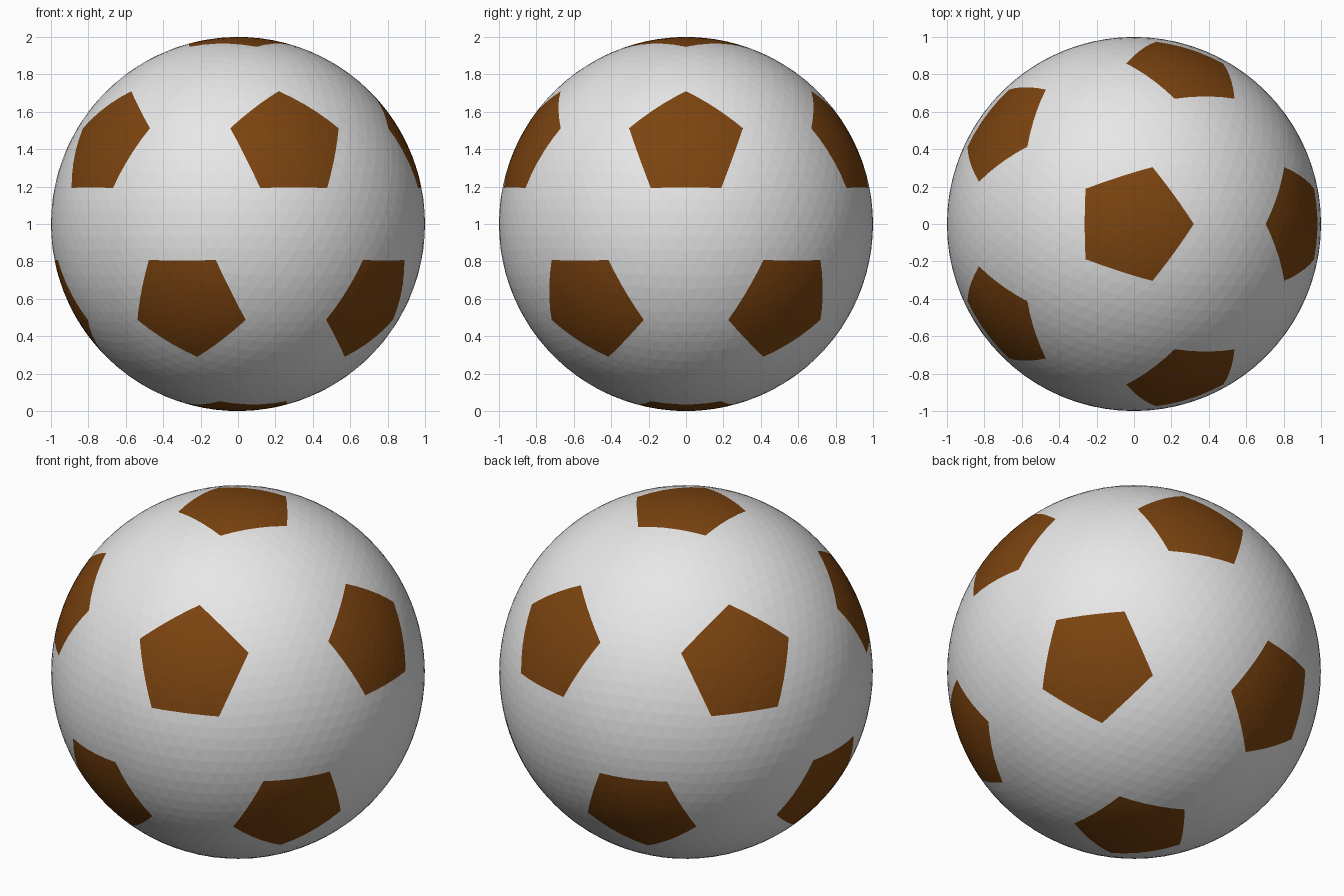
import bpy, bmesh, math
from mathutils import Vector

if "Cube" in bpy.data.objects:
    bpy.data.objects.remove(bpy.data.objects["Cube"])

LAT = math.atan(0.5)                       # latitude of the icosahedron rings
EDGE = math.atan(math.tan(math.asin(0.321)) * math.cos(math.radians(36)))


def direction(lat, azimuth):
    a = math.radians(azimuth)
    return Vector((math.cos(lat) * math.cos(a), math.cos(lat) * math.sin(a), math.sin(lat)))


def material(name, rgb):
    m = bpy.data.materials.new(name)
    m.diffuse_color = (*rgb, 1)
    m.use_nodes = True
    m.node_tree.nodes["Principled BSDF"].inputs["Base Color"].default_value = m.diffuse_color
    return m


# Patch centres: two poles and two staggered rings of five
centres = [Vector((0, 0, 1)), Vector((0, 0, -1))]
for i in range(5):
    centres += [direction(LAT, 72 * i), direction(-LAT, 72 * i + 36)]


def edge_planes(c):
    """Normals of the five planes through the ball centre that bound one patch."""
    planes = []
    for n in centres:
        if 0.3 < c.dot(n) < 0.6:
            away = -(n - c * c.dot(n)).normalized()
            planes.append(away * math.cos(EDGE) - c * math.sin(EDGE))
    return planes


# Ball
bm = bmesh.new()
bmesh.ops.create_icosphere(bm, subdivisions=5, radius=1)

# Cut the pentagon outlines into the ball
patches = [(c, edge_planes(c)) for c in centres]
for c, planes in patches:
    for n in planes:
        faces = [f for f in bm.faces if f.calc_center_median().normalized().dot(c) > 0.925]
        geom = set(faces)
        for f in faces:
            geom.update(f.edges)
            geom.update(f.verts)
        bmesh.ops.bisect_plane(bm, geom=list(geom), dist=0.001,
                               plane_co=(0, 0, 0), plane_no=n)
bmesh.ops.triangulate(bm, faces=[f for f in bm.faces if len(f.verts) > 3])
for v in bm.verts:
    v.co.normalize()

# Colour the faces inside each pentagon
for f in bm.faces:
    p = f.calc_center_median()
    f.smooth = False
    f.material_index = int(any(p.dot(c) > 0.9 and all(p.dot(n) < 0 for n in planes)
                               for c, planes in patches))

mesh = bpy.data.meshes.new("ball")
bm.to_mesh(mesh)
bm.free()
mesh.materials.append(material("white leather", (0.8, 0.8, 0.8)))
mesh.materials.append(material("brown patches", (0.2, 0.057, 0.005)))
ball = bpy.data.objects.new("ball", mesh)
ball.location.z = 1
bpy.context.collection.objects.link(ball)
